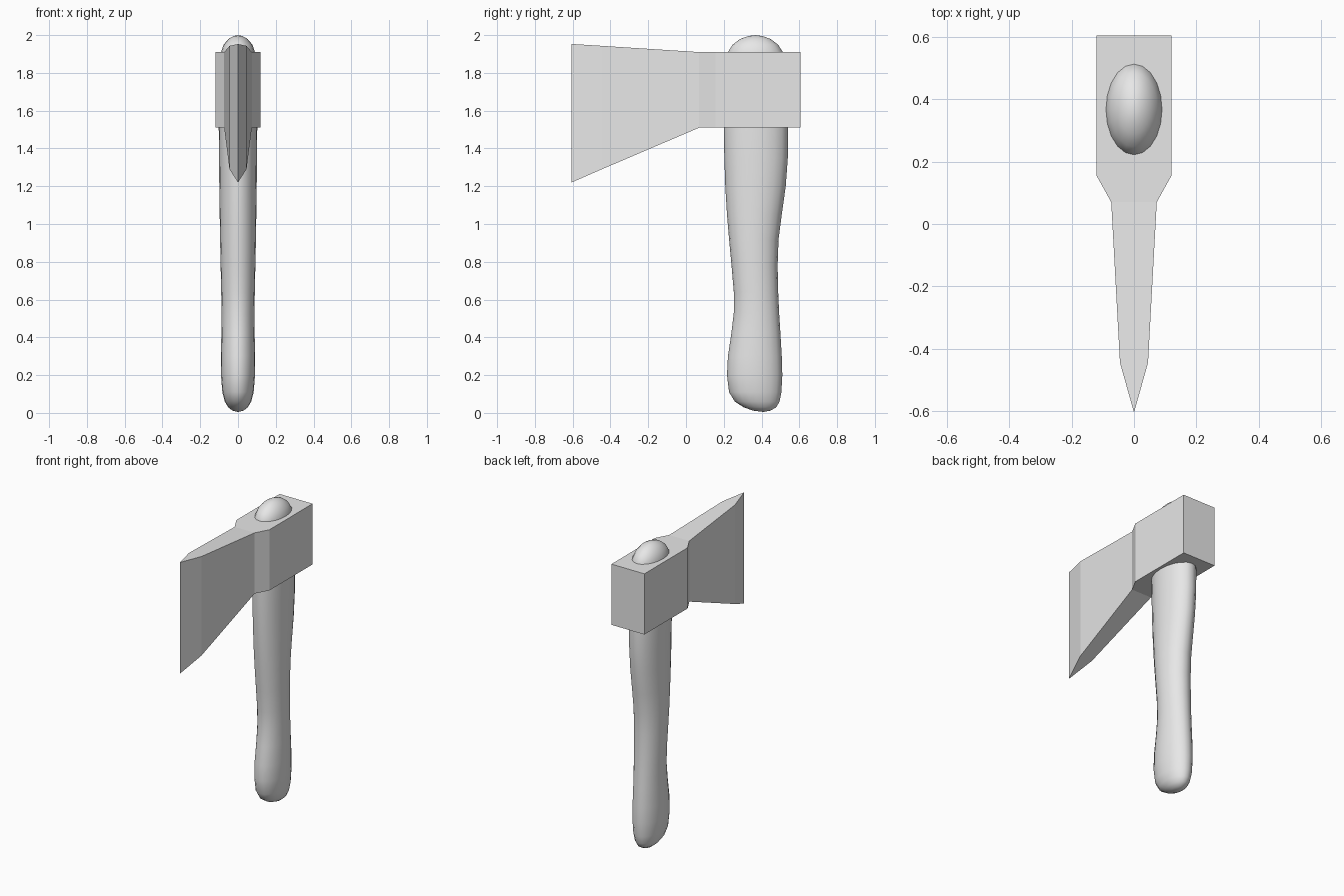
import bpy, bmesh, math

cube = bpy.data.objects.get("Cube")
if cube:
    bpy.data.objects.remove(cube, do_unlink=True)

grey = bpy.data.materials.new("plain_grey")
grey.use_nodes = True
grey.diffuse_color = (0.8, 0.8, 0.8, 1)
grey.node_tree.nodes["Principled BSDF"].inputs["Base Color"].default_value = (0.8, 0.8, 0.8, 1)


def loft(name, rings, smooth):
    """Skin closed rings of equal length; a collapsed ring closes an end."""
    bm = bmesh.new()
    loops = [[bm.verts.new(p) for p in ring] for ring in rings]
    count = len(loops[0])
    for a, b in zip(loops, loops[1:]):
        for i in range(count):
            j = (i + 1) % count
            bm.faces.new((a[i], a[j], b[j], b[i]))
    bm.faces.new(loops[0])
    bm.faces.new(loops[-1])
    bmesh.ops.remove_doubles(bm, verts=bm.verts, dist=0.0001)
    bmesh.ops.recalc_face_normals(bm, faces=bm.faces)
    for f in bm.faces:
        f.smooth = smooth
    mesh = bpy.data.meshes.new(name)
    bm.to_mesh(mesh)
    bm.free()
    mesh.materials.append(grey)
    obj = bpy.data.objects.new(name, mesh)
    bpy.context.collection.objects.link(obj)
    return obj


# Axe head: y, half width, bottom, top from the poll to the cutting edge
stations = [
    (0.605, 0.12, 1.51, 1.91),
    (0.155, 0.12, 1.51, 1.91),
    (0.07, 0.073, 1.51, 1.91),
    (-0.445, 0.045, 1.29, 1.943),
    (-0.605, 0.0, 1.22, 1.953),
]
loft("axe_head", [[(-w, y, lo), (w, y, lo), (w, y, hi), (-w, y, hi)]
                  for y, w, lo, hi in stations], False)

# Handle: z, front y, back y, half width, from the butt to the domed top
profile = [
    (0.005, 0.41, 0.41, 0.0), (0.012, 0.355, 0.447, 0.03),
    (0.03, 0.305, 0.478, 0.052), (0.06, 0.258, 0.495, 0.07),
    (0.11, 0.228, 0.505, 0.083), (0.2, 0.217, 0.51, 0.09),
    (0.3, 0.222, 0.507, 0.091), (0.42, 0.24, 0.5, 0.088),
    (0.53, 0.253, 0.493, 0.087), (0.64, 0.253, 0.488, 0.089),
    (0.78, 0.241, 0.485, 0.092), (0.92, 0.228, 0.49, 0.095),
    (1.05, 0.217, 0.507, 0.097), (1.2, 0.208, 0.528, 0.099),
    (1.35, 0.203, 0.539, 0.101), (1.51, 0.2, 0.54, 0.102),
    (1.75, 0.205, 0.53, 0.098), (1.91, 0.222, 0.513, 0.09),
    (1.95, 0.247, 0.487, 0.076), (1.98, 0.288, 0.447, 0.05),
    (1.995, 0.33, 0.405, 0.024), (2.0, 0.367, 0.367, 0.0),
]
sides = 20
loft("handle", [[(w * math.cos(i * math.tau / sides),
                  (f + b) / 2 + (b - f) / 2 * math.sin(i * math.tau / sides), z)
                 for i in range(sides)] for z, f, b, w in profile], True)
